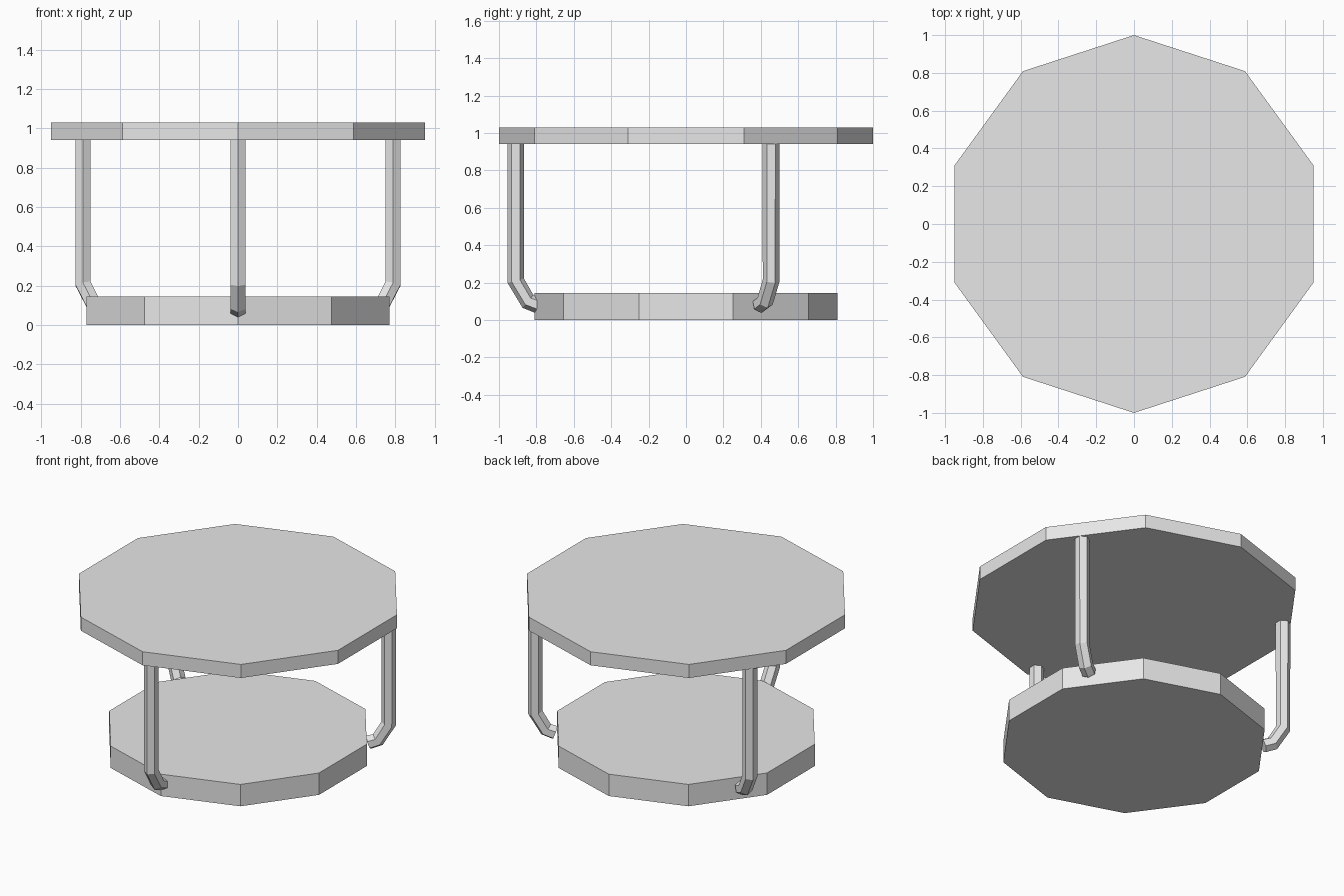
import bpy
import bmesh
from math import cos, sin, pi, radians
from mathutils import Matrix, Vector

cube = bpy.data.objects.get("Cube")
if cube:
    bpy.data.objects.remove(cube)

grey = bpy.data.materials.new("light grey")
grey.use_nodes = True
COLOUR = (0.8, 0.8, 0.8, 1)
grey.diffuse_color = COLOUR
grey.node_tree.nodes["Principled BSDF"].inputs["Base Color"].default_value = COLOUR


def finish(bm, name):
    bmesh.ops.recalc_face_normals(bm, faces=bm.faces)
    mesh = bpy.data.meshes.new(name)
    bm.to_mesh(mesh)
    bm.free()
    mesh.materials.append(grey)
    obj = bpy.data.objects.new(name, mesh)
    bpy.context.collection.objects.link(obj)
    return obj


def disc(name, radius, bottom, top):
    """Ten-sided slab with corners pointing front and back."""
    bm = bmesh.new()
    ring = [bm.verts.new((radius * sin(i * pi / 5), radius * cos(i * pi / 5), bottom))
            for i in range(10)]
    face = bm.faces.new(ring)
    side = bmesh.ops.extrude_face_region(bm, geom=[face])["geom"]
    bmesh.ops.translate(bm, vec=(0, 0, top - bottom),
                        verts=[v for v in side if isinstance(v, bmesh.types.BMVert)])
    return finish(bm, name)


def leg(name, angle, path, radius=0.045):
    """Six-sided tube swept along a radial path of (distance, height) points."""
    bm = bmesh.new()
    points = [Vector((d, 0, z)) for d, z in path]
    steps = [(b - a).normalized() for a, b in zip(points, points[1:])]
    tangents = [steps[0]] + [(a + b).normalized() for a, b in zip(steps, steps[1:])] + [steps[-1]]
    across = Vector((0, 1, 0))
    rings = []
    for p, t in zip(points, tangents):
        out = across.cross(t)
        rings.append([bm.verts.new(p + radius * (out * cos(k * pi / 3) + across * sin(k * pi / 3)))
                      for k in range(6)])
    for a, b in zip(rings, rings[1:]):
        for k in range(6):
            n = (k + 1) % 6
            bm.faces.new((a[k], a[n], b[n], b[k]))
    bm.faces.new(rings[0])
    bm.faces.new(rings[-1])
    bm.transform(Matrix.Rotation(radians(angle), 4, "Z"))
    return finish(bm, name)


# Table top and lower shelf
disc("table_top", 1.0, 0.94, 1.03)
disc("lower_shelf", 0.81, 0.0, 0.145)

# Three legs that bend inward to the shelf
LEG_PATH = [(0.91, 0.95), (0.91, 0.21), (0.845, 0.1), (0.79, 0.08)]
for name, angle in (("front_leg", -90), ("back_left_leg", 30), ("back_right_leg", 150)):
    leg(name, angle, LEG_PATH)
